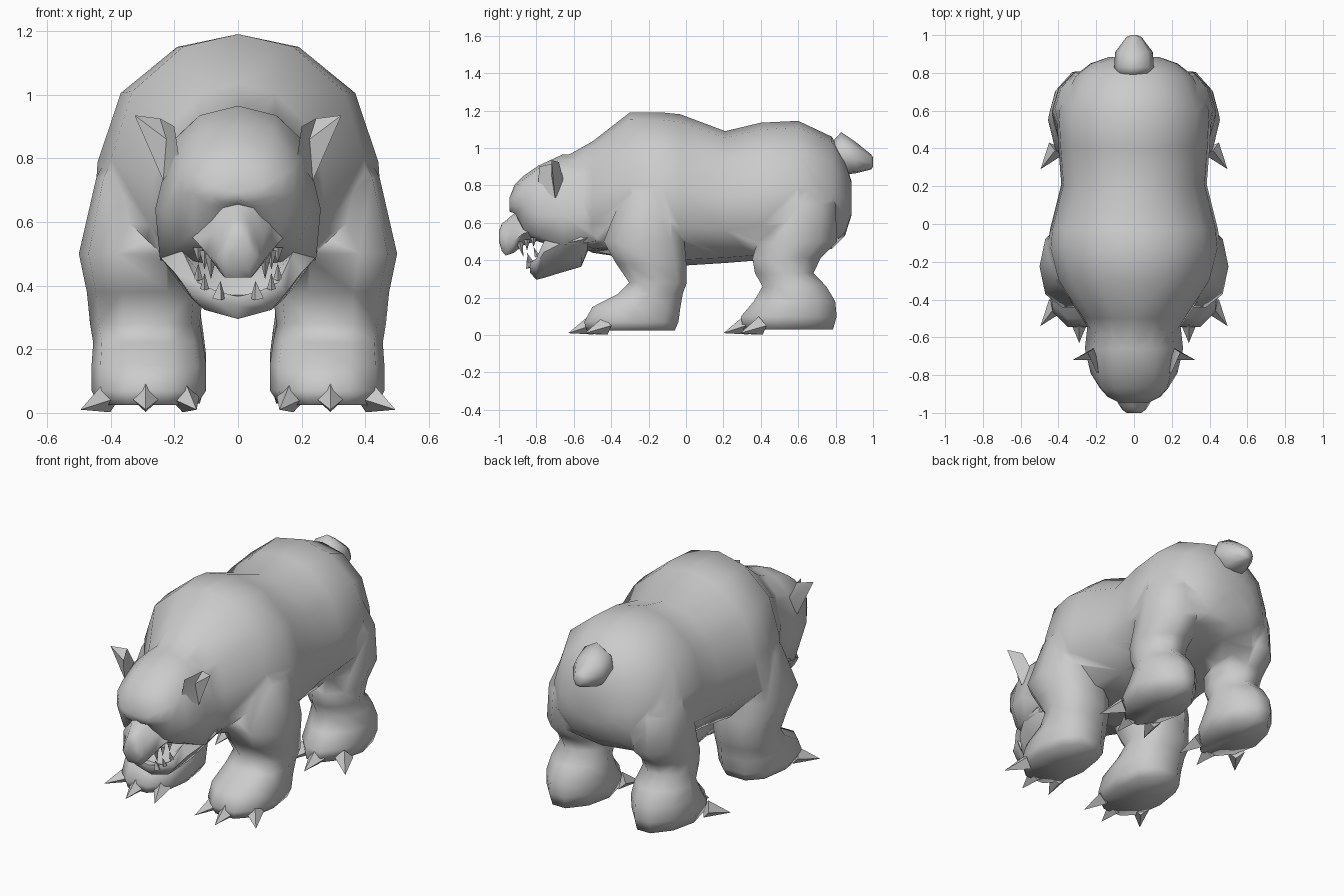
import bpy
import bmesh
from math import sin, cos, tau, radians, copysign
from mathutils import Vector

cube = bpy.data.objects.get("Cube")
if cube:
    bpy.data.objects.remove(cube, do_unlink=True)

GREY = (0.6, 0.6, 0.6, 1)
fur = bpy.data.materials.new("plain grey")
fur.use_nodes = True
fur.diffuse_color = GREY
fur.node_tree.nodes["Principled BSDF"].inputs["Base Color"].default_value = GREY


def finish(name, bm, angle=75):
    """Turn a bmesh into a shaded object with outward normals."""
    bmesh.ops.recalc_face_normals(bm, faces=bm.faces)
    mesh = bpy.data.meshes.new(name)
    bm.to_mesh(mesh)
    bm.free()
    mesh.materials.append(fur)
    mesh.shade_smooth()
    mesh.set_sharp_from_angle(angle=radians(angle))
    obj = bpy.data.objects.new(name, mesh)
    bpy.context.collection.objects.link(obj)
    return obj


def loft(name, rings, angle=75):
    """Skin a row of closed rings and cap both ends with a fan."""
    bm = bmesh.new()
    rows = [[bm.verts.new(p) for p in ring] for ring in rings]
    count = len(rows[0])
    for a, b in zip(rows, rows[1:]):
        for i in range(count):
            j = (i + 1) % count
            bm.faces.new((a[i], a[j], b[j], b[i]))
    for row in (rows[0], rows[-1]):
        middle = bm.verts.new(sum((v.co for v in row), Vector()) / count)
        for i in range(count):
            bm.faces.new((row[i], row[(i + 1) % count], middle))
    return finish(name, bm, angle)


def fuse(name, base, parts):
    """Weld overlapping parts into one skin without hidden faces."""
    for part in parts:
        union = base.modifiers.new(part.name, "BOOLEAN")
        union.operation = "UNION"
        union.solver = "EXACT"
        union.object = part
    graph = bpy.context.evaluated_depsgraph_get()
    bm = bmesh.new()
    bm.from_object(base, graph)
    for obj in [base] + parts:
        bpy.data.objects.remove(obj, do_unlink=True)
    bmesh.ops.remove_doubles(bm, verts=bm.verts, dist=.002)
    return finish(name, bm, 80)


def mirrored(y, half):
    """Closed ring at y from a half outline running from top to bottom."""
    other = [(-x, z) for x, z in half[-2:0:-1]]
    return [(x, y, z) for x, z in half + other]


def section(shape, y, top, bottom, width):
    return mirrored(y, [(x * width, bottom + z * (top - bottom)) for x, z in shape])


def plan_ring(side, power, z, front, back, inner, outer, sides=10):
    """Rounded horizontal ring for a leg; a lower power is squarer."""
    ring = []
    for i in range(sides):
        c, s = cos(tau * i / sides), sin(tau * i / sides)
        c, s = (copysign(abs(v) ** power, v) for v in (c, s))
        x = (inner + outer) / 2 + c * (outer - inner) / 2
        y = (front + back) / 2 + s * (back - front) / 2
        ring.append((side * x, y, z))
    return ring


def spike(name, base, tip, radius, sides=4):
    """Pointed claw or tooth from a base centre to a tip."""
    base, tip = Vector(base), Vector(tip)
    axis = tip - base
    bm = bmesh.new()
    bmesh.ops.create_cone(bm, cap_ends=True, segments=sides, radius1=radius,
                          radius2=0, depth=axis.length)
    bm.transform(axis.to_track_quat("Z", "Y").to_matrix().to_4x4())
    bmesh.ops.translate(bm, verts=bm.verts, vec=(base + tip) / 2)
    return finish(name, bm, 30)


# Torso: tapered neck, shoulder hump, dipped back, round rump
BARREL = [(0, 1), (.42, .95), (.81, .77), (.97, .5), (1, .25), (.65, .04), (0, 0)]
torso_rows = [
    (-.66, .945, .52, .17), (-.5, 1.035, .44, .275), (-.3, 1.19, .41, .41),
    (-.13, 1.19, .385, .455), (-.03, 1.18, .37, .445), (.21, 1.09, .385, .385),
    (.4, 1.135, .4, .4), (.6, 1.145, .43, .41), (.78, 1.06, .46, .32),
    (.85, .94, .53, .23), (.885, .82, .64, .13),
]
torso = loft("torso", [section(BARREL, *row) for row in torso_rows])

# Tail: stubby faceted knob
OVAL = [(0, 1), (.75, .8), (1, .45), (.6, .05), (0, 0)]
tail = [(.78, 1.03, .88, .09), (.83, 1.085, .855, .105),
        (.91, 1.03, .865, .1), (.99, .965, .885, .04), (1, .95, .9, .015)]
loft("tail", [section(OVAL, *row) for row in tail])

# Skull: crown, cheeks and overhanging brow
skull_rows = {
    -.48: [(0, .97), (.12, .94), (.2, .84), (.24, .68), (.23, .5), (.12, .45), (0, .45)],
    -.66: [(0, .965), (.12, .935), (.21, .85), (.26, .64), (.245, .48), (.12, .46), (0, .46)],
    -.79: [(0, .905), (.11, .89), (.195, .8), (.23, .64), (.19, .53), (.09, .5), (0, .5)],
    -.87: [(0, .85), (.1, .83), (.175, .77), (.18, .69), (.135, .57), (.07, .53), (0, .53)],
    -.915: [(0, .805), (.07, .79), (.135, .74), (.14, .69), (.09, .65), (.04, .65), (0, .66)],
    -.945: [(0, .73), (.04, .73), (.08, .71), (.08, .685), (.06, .665), (.03, .66), (0, .67)],
}
skull = loft("skull", [mirrored(y, half) for y, half in skull_rows.items()])

# Muzzle: drooping nose and tapered upper lip
LIP = [(0, 1), (.45, .95), (.8, .6), (1, .3), (.55, 0), (0, 0)]
muzzle = [(-.74, .71, .52, .17), (-.87, .69, .48, .135), (-.92, .65, .44, .1),
          (-.965, .61, .425, .075), (-.985, .595, .45, .06), (-1, .555, .5, .04)]
loft("muzzle", [section(LIP, *row) for row in muzzle], 60)

# Lower jaw: deep at the cheeks, scooped toward the chin
SCOOP = [(0, .65), (.6, .7), (.85, 1), (1, .7), (.7, .25), (0, 0)]
jaw = [(-.52, .55, .46, .235), (-.56, .57, .365, .25), (-.68, .55, .33, .24),
       (-.76, .5, .305, .2), (-.8, .41, .295, .15), (-.835, .385, .335, .085)]
loft("lower_jaw", [section(SCOOP, *row) for row in jaw], 50)

# Leg outlines: height, front, back, inner, outer
front_leg = [
    (.95, -.25, -.1, .2, .33), (.74, -.35, -.03, .15, .445), (.5, -.45, 0, .11, .5),
    (.38, -.38, .01, .11, .475), (.28, -.31, .01, .12, .465), (.22, -.37, -.01, .11, .455),
    (.15, -.51, -.02, .1, .46), (.07, -.555, -.03, .1, .46), (.025, -.54, -.05, .13, .44),
]
hind_leg = [
    (.92, .5, .7, .15, .33), (.7, .41, .81, .1, .42), (.5, .37, .82, .1, .435),
    (.41, .345, .73, .12, .425), (.33, .36, .69, .12, .42), (.26, .4, .76, .11, .435),
    (.18, .35, .81, .1, .45), (.1, .28, .82, .1, .455), (.03, .29, .8, .12, .43),
]
skin = [skull]

for label, side in (("left", 1), ("right", -1)):
    # Legs with broad paws
    for part, rows, start, power in (("front", front_leg, -.49, .8), ("hind", hind_leg, .34, 1.1)):
        rings = [plan_ring(side, power, *row) for row in rows]
        skin.append(loft(f"{label}_{part}_leg", rings))
        # Three splayed claws on each paw
        for n, (x, back, reach, out) in enumerate(
                [(.17, .03, .13, -.04), (.29, -.02, .12, 0), (.41, .06, .11, .085)]):
            y = start + back
            spike(f"{label}_{part}_claw_{n}", (side * x, y, .05),
                  (side * (x + out), y - reach, .01), .05)

    # Ear: cupped in front, pointed outward
    bm = bmesh.new()
    rim = [(.235, -.7, .73), (.325, -.72, .935), (.245, -.68, .925),
           (.2, -.785, .9), (.185, -.79, .8)]
    rim = [bm.verts.new((side * x, y, z)) for x, y, z in rim]
    for x, y, z in ((.225, -.72, .86), (.2, -.65, .81)):
        hub = bm.verts.new((side * x, y, z))
        for i in range(len(rim)):
            bm.faces.new((rim[i - 1], rim[i], hub))
    finish(f"{label}_ear", bm, 50)

    # Teeth: lower tusk, upper fang and small back teeth
    spike(f"{label}_tusk", (side * .06, -.835, .36), (side * .055, -.85, .415), .022)
    spike(f"{label}_fang", (side * .085, -.89, .5), (side * .085, -.87, .42), .02)
    for n in range(2):
        x, y = .105 + n * .02, -.85 + n * .035
        spike(f"{label}_upper_tooth_{n}", (side * x, y, .51 + n * .01),
              (side * x, y, .45 + n * .02), .016)
        spike(f"{label}_lower_tooth_{n}", (side * x, y + .02, .39 + n * .03),
              (side * x, y, .44 + n * .03), .014)

# Torso, skull and legs share one continuous skin
fuse("body", torso, skin)
